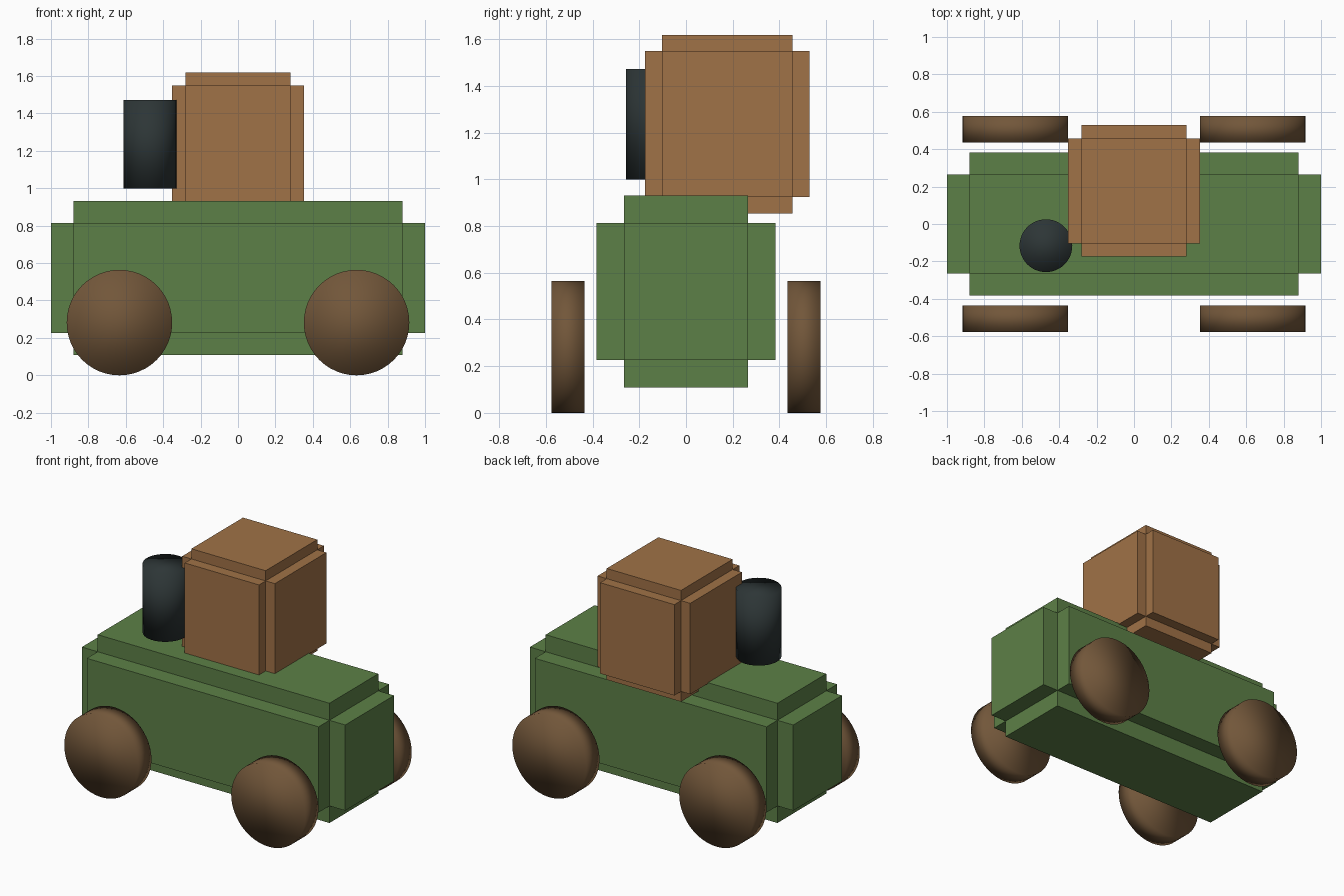
import bpy, bmesh, math
from mathutils import Vector, Matrix

if "Cube" in bpy.data.objects:
    bpy.data.objects.remove(bpy.data.objects["Cube"])


def material(name, rgb):
    m = bpy.data.materials.new(name)
    m.diffuse_color = (*rgb, 1)
    m.use_nodes = True
    m.node_tree.nodes["Principled BSDF"].inputs["Base Color"].default_value = m.diffuse_color
    return m


GREEN = material("green", (0.108, 0.216, 0.063))
TAN = material("tan", (0.352, 0.168, 0.063))
BROWN = material("dark brown", (0.168, 0.094, 0.042))
BLACK = material("charcoal", (0.026, 0.036, 0.037))


def finish(name, bm, mat, location, smooth=False):
    bmesh.ops.recalc_face_normals(bm, faces=bm.faces[:])
    me = bpy.data.meshes.new(name)
    bm.to_mesh(me)
    bm.free()
    me.materials.append(mat)
    for p in me.polygons:
        p.use_smooth = smooth
    ob = bpy.data.objects.new(name, me)
    ob.location = location
    bpy.context.collection.objects.link(ob)
    return ob


def notched_box(name, mat, center, core, step):
    """Box whose six sides are each pushed out by their own step."""
    bm = bmesh.new()
    bmesh.ops.create_cube(bm, size=1, matrix=Matrix.Diagonal((*core, 1)))
    bm.normal_update()
    faces = bm.faces[:]
    normals = [f.normal.copy() for f in faces]
    result = bmesh.ops.extrude_discrete_faces(bm, faces=faces)["faces"]
    for f, n in zip(result, normals):
        offset = Vector([n[i] * step[i] for i in range(3)])
        bmesh.ops.translate(bm, verts=f.verts[:], vec=offset)
    return finish(name, bm, mat, center)


def cylinder(name, mat, center, radius, depth, rotation=Matrix()):
    bm = bmesh.new()
    bmesh.ops.create_cone(bm, cap_ends=True, segments=48, radius1=radius,
                          radius2=radius, depth=depth, matrix=rotation)
    return finish(name, bm, mat, center, smooth=True)


# Body and cabin
notched_box("body", GREEN, (0, 0, 0.52), (1.76, 0.53, 0.588), (0.12, 0.118, 0.117))
notched_box("cabin", TAN, (0, 0.177, 1.237), (0.564, 0.56, 0.624), (0.07, 0.072, 0.07))

# Chimney floating just above the bonnet
cylinder("chimney", BLACK, (-0.471, -0.116, 1.236), 0.141, 0.472)

# Four wheels
TURN = Matrix.Rotation(math.pi / 2, 4, 'X')
for sx, side in ((-1, "left"), (1, "right")):
    for sy, end in ((-1, "front"), (1, "back")):
        cylinder(f"{end}_{side}_wheel", BROWN, (sx * 0.634, sy * 0.506, 0.282),
                 0.282, 0.141, TURN)
